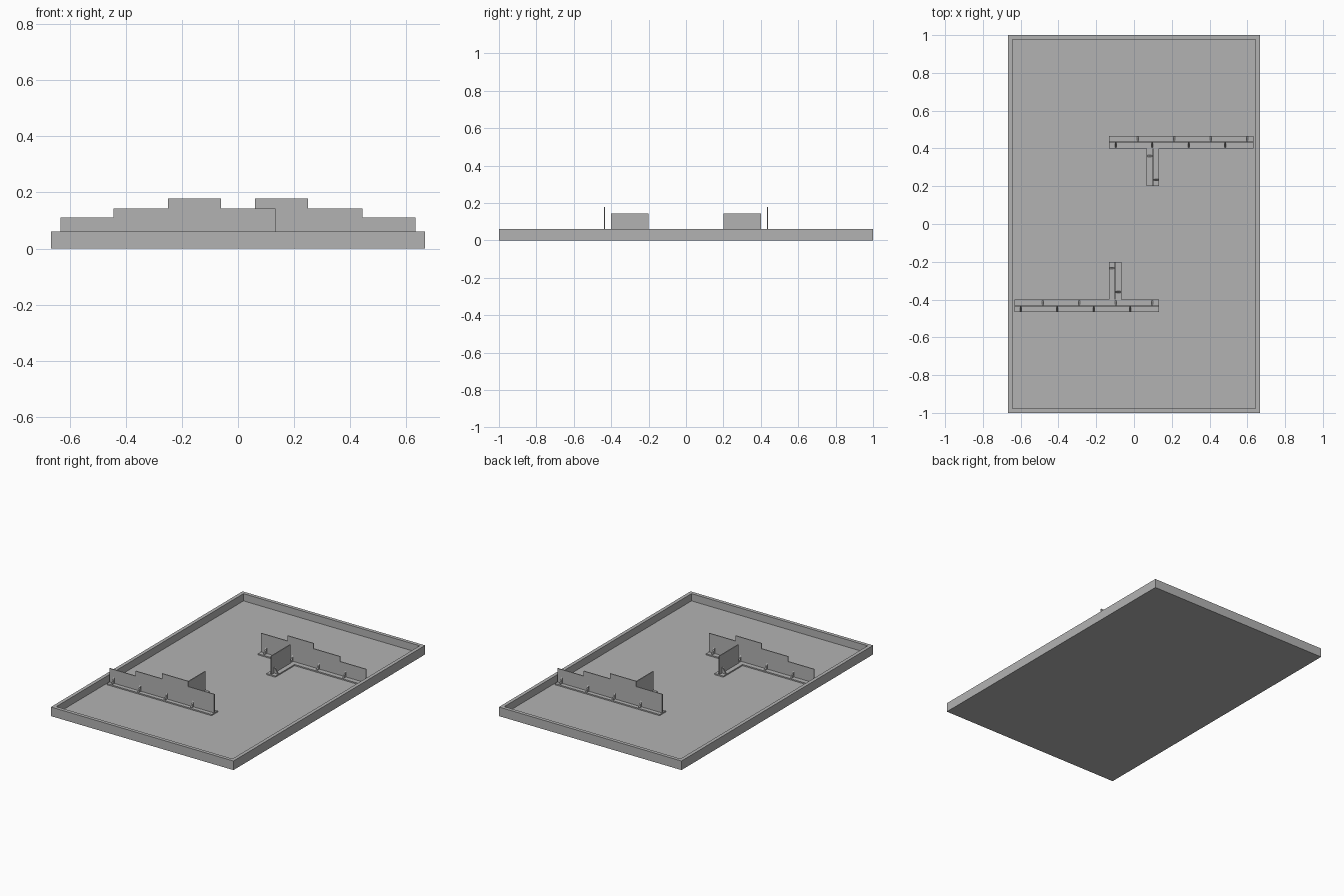
import bpy, bmesh, math
from mathutils import Vector, Matrix

cube = bpy.data.objects.get("Cube")
if cube:
    bpy.data.objects.remove(cube, do_unlink=True)

grey = bpy.data.materials.new("mid grey")
grey.use_nodes = True
COLOUR = (0.45, 0.45, 0.45, 1)
grey.diffuse_color = COLOUR
grey.node_tree.nodes["Principled BSDF"].inputs["Base Color"].default_value = COLOUR

FLOOR, PLATE_TOP, RIM = 0.012, 0.02, 0.06
HX, HY, BORDER = 0.667, 1.0, 0.033
THIN = 0.006


def finish(name, bm, turned=False):
    """Turn a bmesh into an object, optionally rotated half a turn about z."""
    if turned:
        bm.transform(Matrix.Rotation(math.pi, 4, 'Z'))
    bmesh.ops.recalc_face_normals(bm, faces=bm.faces[:])
    mesh = bpy.data.meshes.new(name)
    bm.to_mesh(mesh)
    bm.free()
    mesh.materials.append(grey)
    obj = bpy.data.objects.new(name, mesh)
    bpy.context.collection.objects.link(obj)


def prism(bm, outline, depth):
    """Extrude a closed outline of points along a vector."""
    face = bm.faces.new([bm.verts.new(p) for p in outline])
    out = bmesh.ops.extrude_face_region(bm, geom=[face], use_keep_orig=True)
    verts = [g for g in out["geom"] if isinstance(g, bmesh.types.BMVert)]
    bmesh.ops.translate(bm, verts=verts, vec=depth)


def gusset(bm, foot, out):
    """Small triangular brace leaning on a wall, pointing along out."""
    out = Vector(out)
    base = Vector((*foot, PLATE_TOP))
    side = out.cross(Vector((0, 0, 1))) * 0.008
    points = [base, base + out * 0.029, base + Vector((0, 0, 0.043))]
    prism(bm, [p - side / 2 for p in points], side)


# Tray: a slab with its top inset and sunk, split along the tile seams
bm = bmesh.new()
prism(bm, [(-HX, -HY, 0), (HX, -HY, 0), (HX, HY, 0), (-HX, HY, 0)], (0, 0, RIM))
bm.normal_update()
top = max(bm.faces, key=lambda f: f.calc_center_median().z)
bmesh.ops.inset_region(bm, faces=[top], thickness=BORDER)
sunk = bmesh.ops.extrude_face_region(bm, geom=[top])
bmesh.ops.delete(bm, geom=[top], context='FACES_ONLY')
bmesh.ops.translate(bm, vec=(0, 0, FLOOR - RIM),
                    verts=[g for g in sunk["geom"] if isinstance(g, bmesh.types.BMVert)])
seams = [((x, 0, 0), (1, 0, 0)) for x in (-0.222, 0.222)]
seams += [((0, y, 0), (0, 1, 0)) for y in (-0.6, -0.2, 0.2, 0.6)]
for co, no in seams:
    bmesh.ops.bisect_plane(bm, geom=bm.verts[:] + bm.edges[:] + bm.faces[:],
                           plane_co=co, plane_no=no)
finish("tray", bm)

# Two matching partitions, the back one turned half way round
WALL_Y, CROSS_X = -0.435, -0.1
for label, turned in (("front", False), ("back", True)):
    # T-shaped foot plate
    bm = bmesh.new()
    prism(bm, [(x, y, FLOOR) for x, y in (
        (-0.633, -0.465), (0.133, -0.465), (0.133, -0.4), (-0.067, -0.4),
        (-0.067, -0.2), (-0.133, -0.2), (-0.133, -0.4), (-0.633, -0.4))],
        (0, 0, PLATE_TOP - FLOOR))
    finish(label + "_foot_plate", bm, turned)

    # Stepped long wall
    bm = bmesh.new()
    steps = [(-0.633, -0.443, 0.11), (-0.443, -0.25, 0.143),
             (-0.25, -0.06, 0.178), (-0.06, 0.133, 0.143)]
    outline = [(0.133, PLATE_TOP), (-0.633, PLATE_TOP)]
    for x0, x1, z in steps:
        outline += [(x0, z), (x1, z)]
    prism(bm, [(x, WALL_Y - THIN / 2, z) for x, z in outline], (0, THIN, 0))
    finish(label + "_stepped_wall", bm, turned)

    # Short cross wall
    bm = bmesh.new()
    prism(bm, [(CROSS_X - THIN / 2, y, z) for y, z in (
        (-0.4, PLATE_TOP), (-0.2, PLATE_TOP), (-0.2, 0.143), (-0.4, 0.143))],
        (THIN, 0, 0))
    finish(label + "_cross_wall", bm, turned)

    # Braces alternating on both sides of the walls
    bm = bmesh.new()
    for i in range(4):
        gusset(bm, (-0.6 + i * 0.193, WALL_Y), (0, -1, 0))
        gusset(bm, (-0.483 + i * 0.193, WALL_Y), (0, 1, 0))
    gusset(bm, (CROSS_X, -0.235), (-1, 0, 0))
    gusset(bm, (CROSS_X, -0.36), (1, 0, 0))
    finish(label + "_braces", bm, turned)
